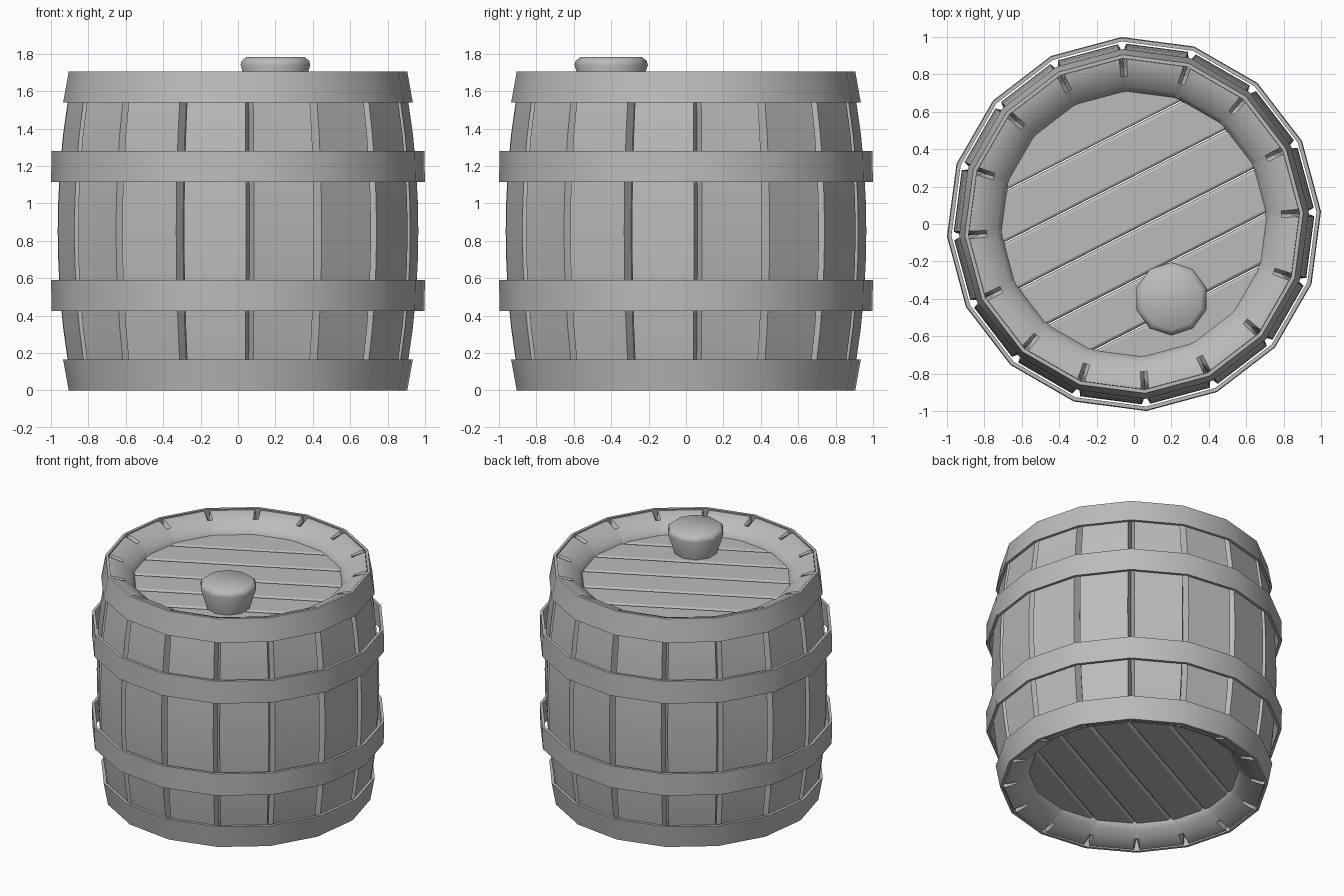
import bpy, bmesh, math

cube = bpy.data.objects.get("Cube")
if cube:
    bpy.data.objects.remove(cube, do_unlink=True)

SIDES = 16
TURN = math.radians(3.8)
STEP = 2 * math.pi / SIDES
HEIGHT = 1.705

grey = bpy.data.materials.new("plain grey")
grey.use_nodes = True
grey.diffuse_color = (0.5, 0.5, 0.5, 1)
grey.node_tree.nodes["Principled BSDF"].inputs["Base Color"].default_value = (0.5, 0.5, 0.5, 1)


def finish(name, bm, bevel=0, angle=35):
    bmesh.ops.recalc_face_normals(bm, faces=bm.faces)
    mesh = bpy.data.meshes.new(name)
    bm.to_mesh(mesh)
    bm.free()
    obj = bpy.data.objects.new(name, mesh)
    bpy.context.collection.objects.link(obj)
    mesh.materials.append(grey)
    if bevel:
        mod = obj.modifiers.new("soft_edges", "BEVEL")
        mod.width = bevel
        mod.segments = 2
    bpy.ops.object.select_all(action="DESELECT")
    obj.select_set(True)
    bpy.context.view_layer.objects.active = obj
    bpy.ops.object.shade_smooth_by_angle(angle=math.radians(angle))
    return obj


def skin(bm, columns, wrap):
    """Bridge neighbouring columns of vertices all the way round."""
    for i, a in enumerate(columns):
        b = columns[(i + 1) % len(columns)]
        n = len(a)
        for j in range(n if wrap else n - 1):
            k = (j + 1) % n
            bm.faces.new((a[j], b[j], b[k], a[k]))


def column(bm, profile, angle, cx=0, cy=0):
    c, s = math.cos(angle), math.sin(angle)
    return [bm.verts.new((cx + r * c, cy + r * s, z)) for r, z in profile]


# Staves: a bulged shell with a groove at each seam that fades out on the rim
# Upper half as (radius, z, groove radius shift, groove z shift)
upper = [(0.965, HEIGHT / 2, -0.05, 0), (0.962, 1.02, -0.05, 0),
         (0.952, 1.2, -0.05, 0), (0.936, 1.37, -0.05, 0),
         (0.912, 1.54, -0.05, 0), (0.882, 1.695, -0.05, -0.05),
         (0.86, 1.692, -0.03, -0.05), (0.79, 1.665, 0, 0),
         (0.735, 1.625, 0, 0), (0.705, 1.585, 0, 0), (0.71, 1.5, 0, 0)]
lower = [(r, HEIGHT - z, dr, -dz) for r, z, dr, dz in upper[:0:-1]]
shell = lower + upper
plain = [(r, z) for r, z, _, _ in shell]
seam = [(r + dr, z + dz) for r, z, dr, dz in shell]
bm = bmesh.new()
columns = []
gap = 0.023
for i in range(SIDES):
    a = TURN + i * STEP
    columns += [column(bm, seam, a), column(bm, plain, a + gap),
                column(bm, plain, a + STEP - gap)]
skin(bm, columns, True)
finish("staves", bm, angle=40)


# Hoops: thin sixteen-sided bands
def hoop(name, z0, r0, z1, r1, thick=0.02):
    bm = bmesh.new()
    band = [(r0, z0), (r1, z1), (r1 - thick, z1), (r0 - thick, z0)]
    skin(bm, [column(bm, band, TURN + i * STEP) for i in range(SIDES)], True)
    finish(name, bm)


for place, flip in (("upper", False), ("lower", True)):
    for part, z0, r0, z1, r1 in (("end_hoop", 1.54, 0.937, HEIGHT, 0.907),
                                 ("middle_hoop", 1.115, 1.002, 1.28, 0.998)):
        if flip:
            z0, z1 = HEIGHT - z0, HEIGHT - z1
        hoop(place + "_" + part, z0, r0, z1, r1)


# Heads: planks with softened edges, tucked under the rim at both ends
def head(name, z_low, z_high):
    radius = 0.76
    edges = [-0.745, -0.505, -0.27, -0.03, 0.225, 0.47, 0.745]
    turn = math.radians(27)
    c, s = math.cos(turn), math.sin(turn)
    bm = bmesh.new()
    for d0, d1 in zip(edges, edges[1:]):
        d0, d1 = d0 + 0.003, d1 - 0.003
        h0, h1 = (math.sqrt(radius ** 2 - d * d) for d in (d0, d1))
        outline = [(-h0, d0), (h0, d0), (h1, d1), (-h1, d1)]
        rings = [[bm.verts.new((u * c - v * s, u * s + v * c, z)) for u, v in outline]
                 for z in (z_low, z_high)]
        bm.faces.new(rings[0])
        bm.faces.new(rings[1])
        skin(bm, [list(pair) for pair in zip(*rings)], False)
    finish(name, bm, bevel=0.016)


head("top_head", 1.53, 1.59)
head("bottom_head", HEIGHT - 1.59, HEIGHT - 1.53)

# Bung: tapered ten-sided plug with a chamfered top
bm = bmesh.new()
plug = [(0.14, 1.56), (0.196, 1.74), (0.19, 1.762), (0.165, 1.782)]
ring = [column(bm, plug, (i + 0.5) * math.pi / 5, 0.2, -0.4) for i in range(10)]
skin(bm, ring, False)
bm.faces.new([col[-1] for col in ring])
bm.faces.new([col[0] for col in ring])
finish("bung", bm, angle=50)
